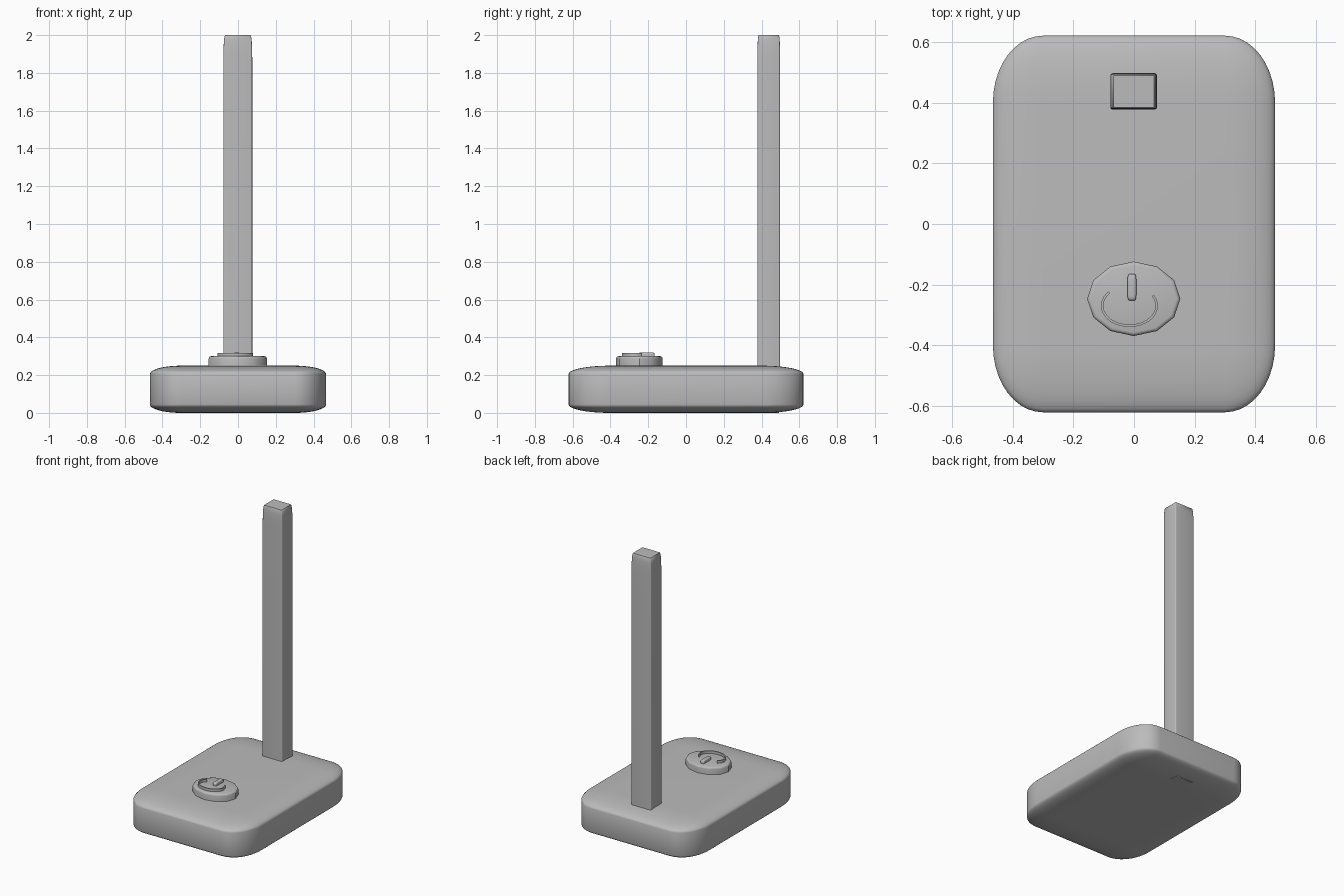
import bpy, bmesh, math

if "Cube" in bpy.data.objects:
    bpy.data.objects.remove(bpy.data.objects["Cube"], do_unlink=True)

grey = bpy.data.materials.new("plain grey")
grey.use_nodes = True
grey.diffuse_color = (0.5, 0.5, 0.5, 1)
grey.node_tree.nodes["Principled BSDF"].inputs["Base Color"].default_value = (0.5, 0.5, 0.5, 1)


def finish(bm, name, angle):
    """Turn a bmesh into a shaded object."""
    bmesh.ops.recalc_face_normals(bm, faces=bm.faces)
    mesh = bpy.data.meshes.new(name)
    bm.to_mesh(mesh)
    bm.free()
    mesh.materials.append(grey)
    obj = bpy.data.objects.new(name, mesh)
    bpy.context.collection.objects.link(obj)
    bpy.ops.object.select_all(action="DESELECT")
    obj.select_set(True)
    bpy.context.view_layer.objects.active = obj
    bpy.ops.object.shade_smooth_by_angle(angle=math.radians(angle))
    return obj


def stretched_box(name, size, centre, bevel, segments, angle):
    """Bevel a unit cube, then stretch it so the rounding stretches too."""
    bm = bmesh.new()
    bmesh.ops.create_cube(bm, size=1)
    bmesh.ops.bevel(bm, geom=bm.edges[:], offset=bevel, segments=segments,
                    profile=0.5, affect="EDGES")
    bmesh.ops.scale(bm, vec=size, verts=bm.verts)
    bmesh.ops.translate(bm, vec=centre, verts=bm.verts)
    return finish(bm, name, angle)


# Rounded base slab and the upright post
stretched_box("base", (0.932, 1.244, 0.25), (0, 0, 0.125), 0.177, 10, 60)
stretched_box("post", (0.153, 0.121, 2.0), (-0.001, 0.438, 1.0), 0.06, 4, 50)

# Twelve-sided oval button with a softened rim
bm = bmesh.new()
bmesh.ops.create_cone(bm, cap_ends=True, segments=12, radius1=1, radius2=1, depth=1)
top_rim = [e for e in bm.edges if all(v.co.z > 0 for v in e.verts)]
bmesh.ops.scale(bm, vec=(0.154, 0.123, 0.06), verts=bm.verts)
bmesh.ops.bevel(bm, geom=top_rim, offset=0.012, segments=3, profile=0.5, affect="EDGES")
bmesh.ops.translate(bm, vec=(-0.001, -0.247, 0.27), verts=bm.verts)
finish(bm, "button", 35)

# Raised open ring on the button
bm = bmesh.new()
steps, rings = 32, []
for i in range(steps + 1):
    a = math.radians(138 + (391 - 138) * i / steps)
    rings.append([bm.verts.new((-0.015 + (0.09 + d) * math.cos(a),
                                -0.27 + (0.066 + d) * math.sin(a), z))
                  for d, z in ((-0.004, 0.29), (0.004, 0.29), (0.004, 0.318), (-0.004, 0.318))])
for a, b in zip(rings, rings[1:]):
    for k in range(4):
        bm.faces.new((a[k], a[k - 1], b[k - 1], b[k]))
bm.faces.new(rings[0])
bm.faces.new(rings[-1])
finish(bm, "button_ring", 35)

# Raised bar in the gap of the ring
stretched_box("button_bar", (0.029, 0.087, 0.036), (-0.007, -0.209, 0.302), 0.2, 4, 50)
